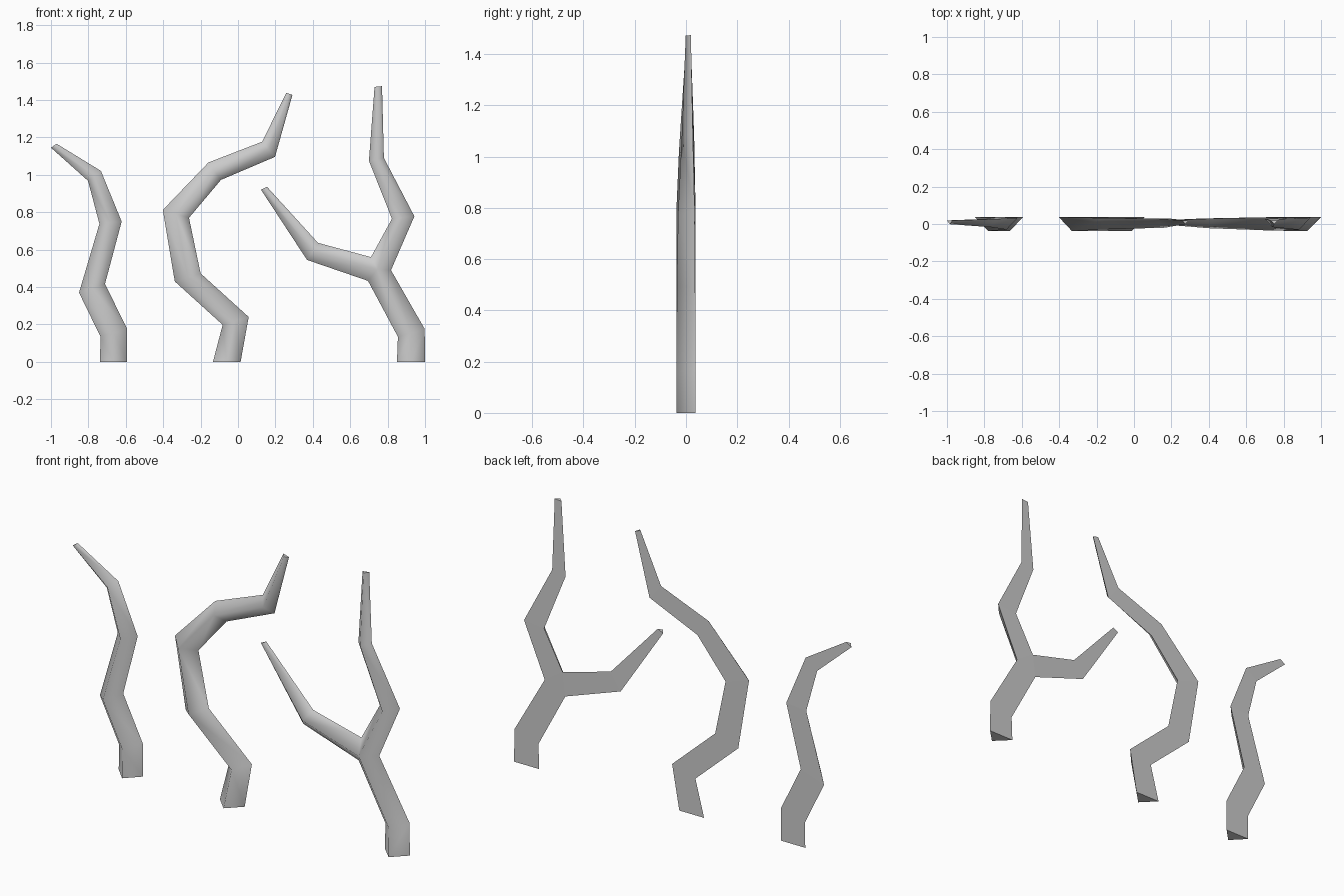
import bpy, bmesh

if "Cube" in bpy.data.objects:
    bpy.data.objects.remove(bpy.data.objects["Cube"])

YC = 0.0125  # depth centre: sections shrink about this line


def section(lx, lz, rx, rz, s, ridge=None):
    """Triangular section: two points on the flat back, one on the front ridge."""
    mx, mz = ridge or ((lx + rx) / 2, (lz + rz) / 2)
    back, front = YC + 0.0245 * s, YC - 0.05 * s
    return [(lx, back, lz), (rx, back, rz), (mx, front, mz)]


def limb(bm, rings, start_cap=True):
    """Skin triangular sections; front sides are smooth, back and caps flat."""
    rows = [[bm.verts.new(p) for p in ring] for ring in rings]
    for a, b in zip(rows, rows[1:]):
        for i in range(3):
            j = (i + 1) % 3
            f = bm.faces.new((a[i], a[j], b[j], b[i]))
            f.smooth = i != 0
    bm.faces.new(rows[-1])
    if start_cap:
        bm.faces.new(rows[0])
    return rows


def finish(bm, name):
    bmesh.ops.remove_doubles(bm, verts=bm.verts, dist=0.0005)
    bmesh.ops.recalc_face_normals(bm, faces=bm.faces)
    me = bpy.data.meshes.new(name)
    bm.to_mesh(me)
    bm.free()
    bpy.context.collection.objects.link(bpy.data.objects.new(name, me))


# left small stalk
bm = bmesh.new()
limb(bm, [section(*p) for p in [
    (-0.738, 0, -0.593, 0, 1), (-0.735, 0.134, -0.593, 0.176, 1),
    (-0.85, 0.37, -0.711, 0.417, 1), (-0.741, 0.738, -0.622, 0.75, 0.85),
    (-0.802, 0.968, -0.733, 1.021, 0.58), (-1.0, 1.145, -0.97, 1.166, 0.27)]])
finish(bm, "left_branch")

# middle curved stalk
bm = bmesh.new()
limb(bm, [section(*p) for p in [
    (-0.134, 0, 0.014, 0, 1), (-0.082, 0.198, 0.057, 0.24, 1),
    (-0.338, 0.43, -0.2, 0.473, 1), (-0.402, 0.812, -0.262, 0.77, 1),
    (-0.158, 1.066, -0.091, 0.973, 0.8), (0.129, 1.177, 0.198, 1.096, 0.65),
    (0.258, 1.438, 0.291, 1.427, 0.26)]])
finish(bm, "middle_branch")

# right forked stalk: trunk, upper limb and side limb meet at a three-way joint
A, B, C, M = (0.695, 0.433), (0.818, 0.49), (0.711, 0.56), (0.745, 0.495)
bm = bmesh.new()
fork_s = 0.96
trunk = [section(*A, *B, fork_s, M), section(0.855, 0.134, 0.998, 0.176, 1),
         section(0.85, 0, 1.0, 0, 1)]
upper = [section(*C, *B, fork_s, M), section(0.823, 0.765, 0.943, 0.778, 0.87),
         section(0.7, 1.075, 0.78, 1.09, 0.58), section(0.73, 1.47, 0.77, 1.474, 0.27)]
side = [section(*A, *C, fork_s, M), section(0.369, 0.545, 0.428, 0.636, 0.7),
        section(0.123, 0.92, 0.155, 0.936, 0.27)]
t = limb(bm, trunk, False)
u = limb(bm, upper, False)
limb(bm, side, False)
bm.faces.new((t[0][0], t[0][1], u[0][0]))  # flat back of the joint
finish(bm, "forked_branch")
